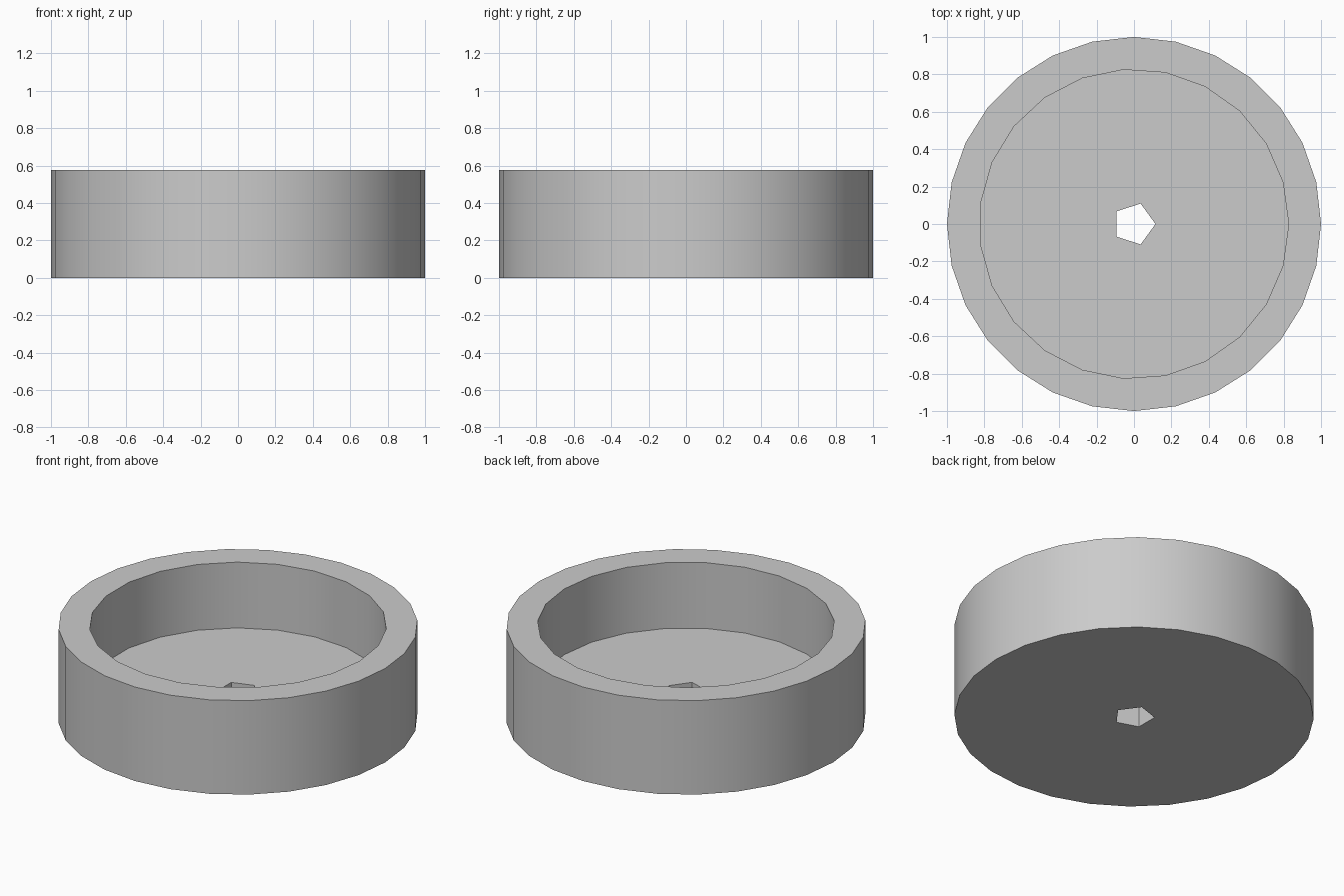
import bpy, bmesh
from math import cos, sin, tau, radians

cube = bpy.data.objects.get("Cube")
if cube:
    bpy.data.objects.remove(cube, do_unlink=True)

HEIGHT = 0.577
FLOOR = 0.173

grey = bpy.data.materials.new("plain_grey")
grey.use_nodes = True
colour = (0.6, 0.6, 0.6, 1)
grey.diffuse_color = colour
grey.node_tree.nodes["Principled BSDF"].inputs["Base Color"].default_value = colour


def prism(name, sides, radius, bottom, top):
    """Upright regular prism with its first corner on +x."""
    bm = bmesh.new()
    ring = [bm.verts.new((radius * cos(tau * i / sides), radius * sin(tau * i / sides), bottom))
            for i in range(sides)]
    base = bm.faces.new(ring)
    lid = bmesh.ops.extrude_face_region(bm, geom=[base], use_keep_orig=True)
    moved = [v for v in lid["geom"] if isinstance(v, bmesh.types.BMVert)]
    bmesh.ops.translate(bm, verts=moved, vec=(0, 0, top - bottom))
    bmesh.ops.recalc_face_normals(bm, faces=bm.faces)
    mesh = bpy.data.meshes.new(name)
    bm.to_mesh(mesh)
    bm.free()
    mesh.materials.append(grey)
    obj = bpy.data.objects.new(name, mesh)
    bpy.context.collection.objects.link(obj)
    return obj


# Round body, hollowed from above and pierced through the floor
cup = prism("round_cup", 28, 1.0, 0, HEIGHT)
cutters = [prism("recess_cutter", 23, 0.827, FLOOR, HEIGHT + 0.2),
           prism("centre_hole_cutter", 5, 0.115, -0.2, FLOOR + 0.2)]

bpy.ops.object.select_all(action="DESELECT")
bpy.context.view_layer.objects.active = cup
cup.select_set(True)
for cutter in cutters:
    cutter.hide_render = True
    cut = cup.modifiers.new(cutter.name, "BOOLEAN")
    cut.operation = "DIFFERENCE"
    cut.solver = "EXACT"
    cut.object = cutter
    bpy.ops.object.modifier_apply(modifier=cut.name)
    bpy.data.objects.remove(cutter, do_unlink=True)

# Smooth walls, crisp rims
bpy.ops.object.shade_smooth_by_angle(angle=radians(30))
